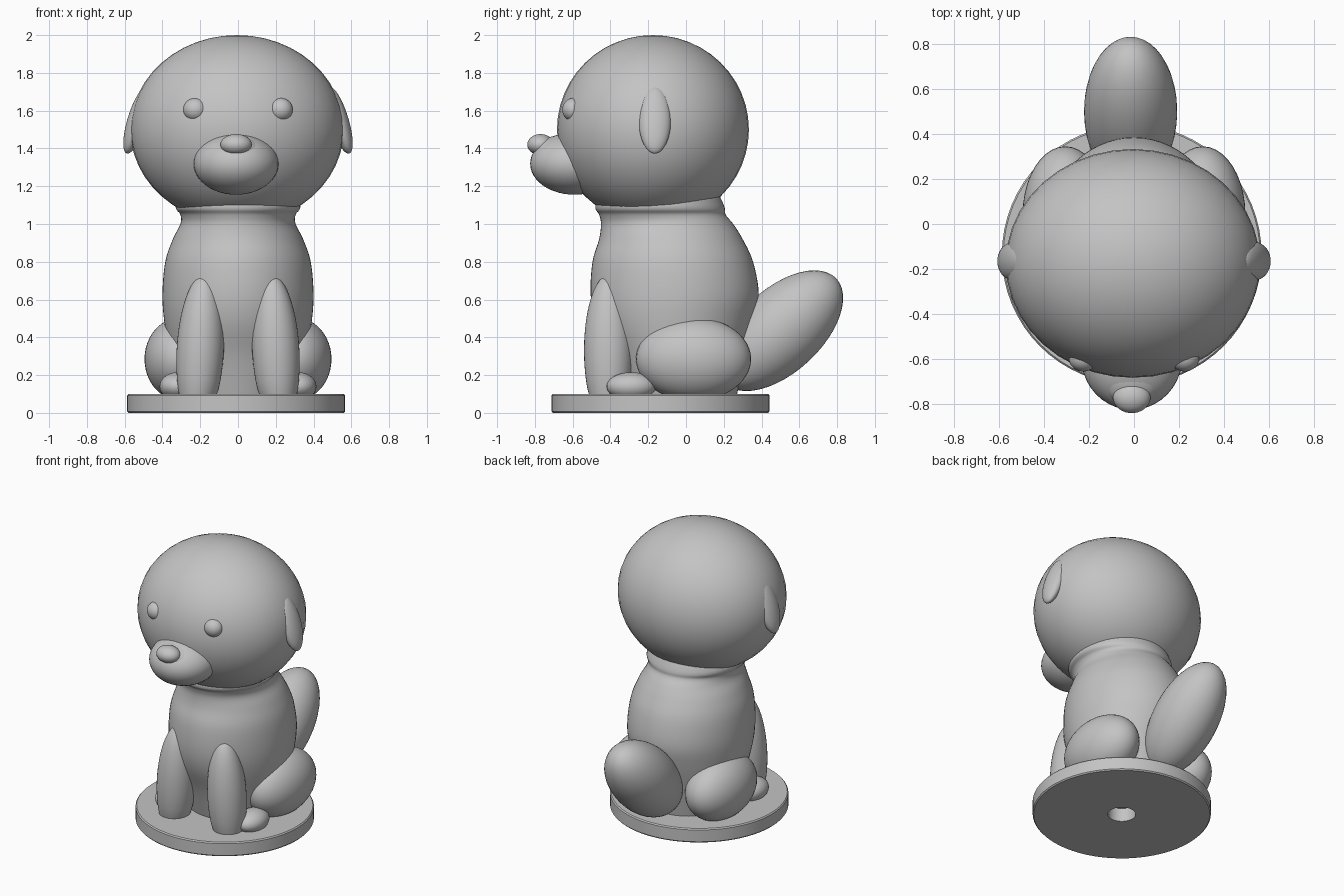
import bpy
import bmesh
from math import cos, sin, pi, radians
from mathutils import Matrix, Vector, Euler

cube = bpy.data.objects.get("Cube")
if cube:
    bpy.data.objects.remove(cube)

GREY = (0.55, 0.55, 0.55, 1)
FLOOR = 0.1

grey = bpy.data.materials.new("plain grey")
grey.use_nodes = True
grey.diffuse_color = GREY
grey.node_tree.nodes["Principled BSDF"].inputs["Base Color"].default_value = GREY


def finish(bm, name, angle=40):
    bmesh.ops.recalc_face_normals(bm, faces=bm.faces)
    mesh = bpy.data.meshes.new(name)
    bm.to_mesh(mesh)
    bm.free()
    mesh.materials.append(grey)
    obj = bpy.data.objects.new(name, mesh)
    bpy.context.collection.objects.link(obj)
    bpy.ops.object.select_all(action="DESELECT")
    obj.select_set(True)
    bpy.context.view_layer.objects.active = obj
    bpy.ops.object.shade_smooth_by_angle(angle=radians(angle))
    return obj


def ellipsoid(name, center, radii, tilt=(0, 0, 0), flat=False):
    """Rounded part; flat ones rest on the base."""
    bm = bmesh.new()
    bmesh.ops.create_uvsphere(bm, u_segments=40, v_segments=24, radius=1)
    rot = Euler([radians(a) for a in tilt]).to_matrix().to_4x4()
    bm.transform(Matrix.Translation(center) @ rot @ Matrix.Diagonal((*radii, 1)))
    if flat:
        for v in bm.verts:
            v.co.z = max(v.co.z, FLOOR - 0.005)
    return finish(bm, name)


def pair(name, center, radii, tilt=(0, 0, 0), flat=False):
    """Same part on both sides."""
    for side, s in (("left", 1), ("right", -1)):
        ellipsoid(f"{side}_{name}", (s * center[0], *center[1:]), radii,
                  (tilt[0], s * tilt[1], s * tilt[2]), flat)


def loft(name, rings, closed=False, count=64, angle=40):
    """Stack of ellipses (x, y, z, rx, ry)."""
    bm = bmesh.new()
    loops = []
    for x, y, z, rx, ry in rings:
        loops.append([bm.verts.new((x + rx * cos(2 * pi * i / count),
                                    y + ry * sin(2 * pi * i / count), z))
                      for i in range(count)])
    pairs = list(zip(loops, loops[1:]))
    if closed:
        pairs.append((loops[-1], loops[0]))
    else:
        bm.faces.new(loops[0])
        bm.faces.new(loops[-1])
    for a, b in pairs:
        for i in range(count):
            j = (i + 1) % count
            bm.faces.new((a[i], a[j], b[j], b[i]))
    return finish(bm, name, angle)


# Round base with a centre hole
def base_ring(r, z):
    return (-0.01, -0.135, z, r, r)


loft("base", [base_ring(0.09, 0), base_ring(0.57, 0), base_ring(0.577, 0.008),
              base_ring(0.577, 0.092), base_ring(0.57, FLOOR),
              base_ring(0.09, FLOOR)], closed=True)

# Torso profile: height, y centre, half width, half depth
torso = [(0.095, -0.04, 0.31, 0.31), (0.3, -0.05, 0.36, 0.36),
         (0.48, -0.06, 0.39, 0.42), (0.63, -0.06, 0.4, 0.445),
         (0.8, -0.07, 0.385, 0.425), (0.92, -0.08, 0.345, 0.38),
         (1.0, -0.1, 0.305, 0.35), (1.05, -0.125, 0.305, 0.335),
         (1.1, -0.14, 0.33, 0.34), (1.25, -0.15, 0.28, 0.28)]


def smooth_rings(points, steps=5):
    """Round the profile with a spline."""
    pts = [Vector(p) for p in points]
    pts = [pts[0]] + pts + [pts[-1]]
    for a, b, c, d in zip(pts, pts[1:], pts[2:], pts[3:]):
        for k in range(steps):
            t = k / steps
            p = b + 0.5 * t * (c - a + t * (2 * a - 5 * b + 4 * c - d
                                            + t * (3 * (b - c) + d - a)))
            yield (0, p[1], p[0], p[2], p[3])


loft("torso", list(smooth_rings(torso)))

# Head and face
ellipsoid("head", (-0.005, -0.175, 1.5), (0.565, 0.508, 0.5))
ellipsoid("snout", (-0.01, -0.59, 1.32), (0.225, 0.235, 0.165))
ellipsoid("snout_bridge", (-0.01, -0.65, 1.38), (0.15, 0.16, 0.09))
ellipsoid("nose", (-0.01, -0.77, 1.42), (0.083, 0.07, 0.056))
pair("eye", (0.225, -0.595, 1.605), (0.065, 0.06, 0.062))
pair("ear", (0.535, -0.165, 1.55), (0.05, 0.085, 0.185), (0, -17, 0))

# Legs, haunches and feet
pair("front_leg", (0.2, -0.41, 0.33), (0.125, 0.13, 0.4), (0, -3, 0), True)
pair("haunch", (0.305, 0.04, 0.285), (0.19, 0.305, 0.22), (0, 0, 0), True)
pair("hind_foot", (0.32, -0.29, 0.14), (0.095, 0.13, 0.075), (0, 0, 0), True)

# Upright bushy tail
ellipsoid("tail", (-0.015, 0.5, 0.435), (0.207, 0.405, 0.22), (43, 0, 0))
